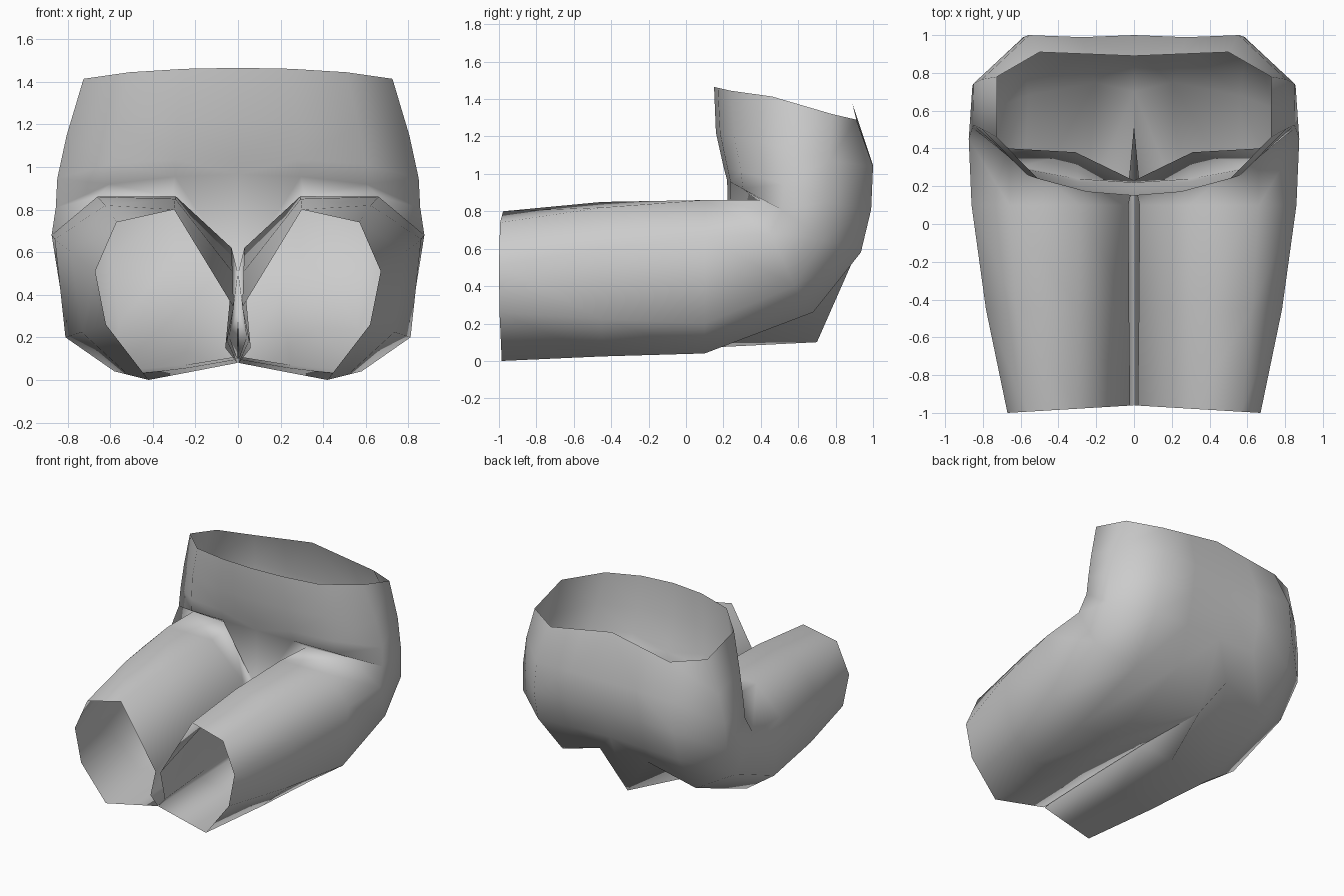
import bpy
import bmesh
from mathutils import Vector

default_cube = bpy.data.objects.get("Cube")
if default_cube:
    bpy.data.objects.remove(default_cube, do_unlink=True)

# One plain cloth colour
cloth = bpy.data.materials.new("grey_cloth")
cloth.use_nodes = True
cloth_colour = (0.6, 0.6, 0.6, 1)
cloth.diffuse_color = cloth_colour
cloth.node_tree.nodes["Principled BSDF"].inputs["Base Color"].default_value = cloth_colour

# Every section runs: inner top, top, outer top, outer, outer low, bottom,
# inner bottom, centre seam; the legs add one more point on the inner wall
# Cross-sections of the left leg as (x, z): at the cuff and where it joins the hip
cuff_section = [(.02, .34), (.3, .8), (.57, .74), (.67, .51), (.62, .26),
                (.42, 0), (.21, .04), (.003, .08), (.06, .15)]
thigh_section = [(.03, .62), (.29, .86), (.66, .86), (.86, .66), (.81, .2),
                 (.58, .04), (.25, .07), (.003, .11), (.04, .2)]

# Fold between thigh and trunk, with the seat seam hanging lowest
fold_section = [(0, .23, .5), (.31, .38, .86), (.66, .4, .86), (.875, .45, .68),
                (.83, .58, .4), (.56, .68, .26), (.2, .75, .39), (0, .7, .1),
                (0, .52, .33)]

# Left half of the waistband seen from above as (x, y)
belt_section = [(0, .15), (.25, .17), (.51, .24), (.725, .46),
                (.725, .78), (.5, .91), (.25, .9), (0, .89)]


def leg_ring(y, blend):
    """Section of the leg at depth y, blended from cuff to thigh."""
    ring = []
    for cuff, thigh in zip(cuff_section, thigh_section):
        point = Vector(cuff).lerp(Vector(thigh), blend)
        ring.append(Vector((point.x, y, point.y)))
    return ring


def trunk_ring(width, front, back, front_z, back_z, side_shift=0):
    """Waistband outline, widened and tilted between a front and a back height."""
    first = belt_section[0][1]
    depth = belt_section[5][1] - first
    ring = []
    for x, y in belt_section:
        t = (y - first) / depth
        ring.append(Vector((x * width, front + (back - front) * t,
                            front_z + (back_z - front_z) * t)))
    ring[4].y += side_shift
    return ring


# Sections from the cuff, around the hip and up to the waist
rings = [leg_ring(-1, 0), leg_ring(-.45, .6), leg_ring(.1, 1)]
rings.append([Vector(point) for point in fold_section])
rings.append(trunk_ring(1.18, .22, .935, .965, .58, -.08))
rings.append(trunk_ring(1.17, .2, .99, 1.04, .81, -.11))
rings.append(trunk_ring(1.11, .16, 1, 1.22, 1.04, -.09))
rings.append(trunk_ring(1, .15, .91, 1.465, 1.29))

# Cuff slanting back towards the centre, fuller knee, raised back of the waist
for point in rings[0]:
    point.y += .04 * (1 - point.x / .67)
rings[1][1].z = .85
rings[1][2].z = .82
rings[-1][-1].z += .08
rings[-1][-2].z += .04
rings[-1][3].z += .02

# Seat rounded out to the centre seam
for ring in rings[5:7]:
    ring[-1].y = ring[5].y

# Loft the left half; the inner wall stops at the fold so the trunk stays open
bm = bmesh.new()
loops = [[bm.verts.new(point) for point in ring] for ring in rings]
leg_count = len(cuff_section)
trunk_count = len(belt_section)
fold = 3
for level in range(len(loops) - 1):
    lower, upper = loops[level], loops[level + 1]
    for i in range(leg_count if level < fold else trunk_count - 1):
        j = (i + 1) % leg_count
        bm.faces.new((lower[i], lower[j], upper[j], upper[i]))
bmesh.ops.recalc_face_normals(bm, faces=bm.faces[:])

# Turn the shell outward, judged by the outer side of the thigh
outer_face = max(bm.faces, key=lambda face: face.calc_center_median().x)
if outer_face.normal.x < 0:
    bmesh.ops.reverse_faces(bm, faces=bm.faces[:])

mesh = bpy.data.meshes.new("seated_trousers")
bm.to_mesh(mesh)
bm.free()
mesh.materials.append(cloth)
trousers = bpy.data.objects.new("seated_trousers", mesh)
bpy.context.collection.objects.link(trousers)

# Right half, joined along the centre seam
mirror = trousers.modifiers.new("right_half", "MIRROR")
mirror.use_axis[0] = True
mirror.merge_threshold = 0.002

bpy.context.view_layer.objects.active = trousers
trousers.select_set(True)
bpy.ops.object.shade_smooth_by_angle(angle=3.1)
